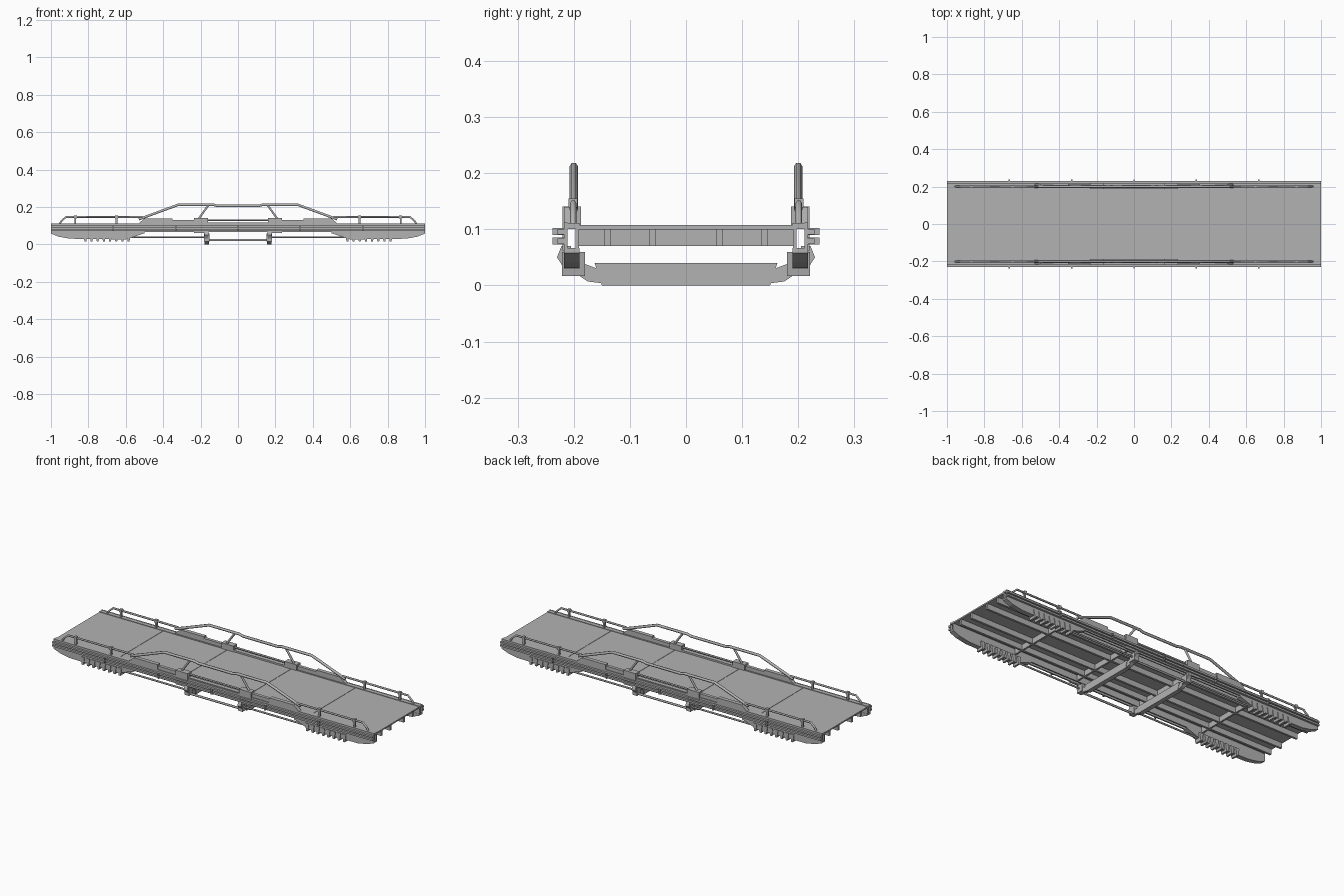
import bpy
import bmesh
from mathutils import Vector

cube = bpy.data.objects.get("Cube")
if cube:
    bpy.data.objects.remove(cube, do_unlink=True)

steel = bpy.data.materials.new("grey_steel")
steel.use_nodes = True
colour = (0.45, 0.45, 0.45, 1)
steel.diffuse_color = colour
steel.node_tree.nodes["Principled BSDF"].inputs["Base Color"].default_value = colour


def finish(name, mesh, mirror):
    """Link a mesh, colour it and mirror it over the named axes."""
    mesh.materials.clear()
    mesh.materials.append(steel)
    ob = bpy.data.objects.new(name, mesh)
    bpy.context.collection.objects.link(ob)
    if mirror:
        mod = ob.modifiers.new("mirror", "MIRROR")
        mod.use_axis = ("X" in mirror, "Y" in mirror, False)
        mod.use_mirror_merge = False
    return ob


def prism(name, points, axis, lo, hi, mirror=""):
    """Extrude a closed outline along axis: x takes (y, z), y takes (x, z)."""
    bm = bmesh.new()
    verts = [bm.verts.new((lo, a, b) if axis == "x" else (a, lo, b)) for a, b in points]
    face = bm.faces.new(verts)
    new = bmesh.ops.extrude_face_region(bm, geom=[face])["geom"]
    shift = Vector((hi - lo, 0, 0) if axis == "x" else (0, hi - lo, 0))
    bmesh.ops.translate(bm, vec=shift, verts=[v for v in new if isinstance(v, bmesh.types.BMVert)])
    bmesh.ops.recalc_face_normals(bm, faces=bm.faces)
    mesh = bpy.data.meshes.new(name)
    bm.to_mesh(mesh)
    bm.free()
    return finish(name, mesh, mirror)


def box(name, x, y, z, mirror=""):
    outline = [(x[0], z[0]), (x[1], z[0]), (x[1], z[1]), (x[0], z[1])]
    return prism(name, outline, "y", y[0], y[1], mirror)


def pipe(name, points, y, radius, mirror="Y"):
    """Octagonal tube through (x, z) points at a fixed y."""
    curve = bpy.data.curves.new(name, "CURVE")
    curve.dimensions = "3D"
    curve.bevel_depth = radius
    curve.bevel_resolution = 1
    curve.use_fill_caps = True
    spline = curve.splines.new("POLY")
    spline.points.add(len(points) - 1)
    for p, (x, z) in zip(spline.points, points):
        p.co = (x, y, z, 1)
    temp = bpy.data.objects.new(name + "_path", curve)
    bpy.context.collection.objects.link(temp)
    bpy.context.view_layer.update()
    mesh = bpy.data.meshes.new_from_object(temp.evaluated_get(bpy.context.evaluated_depsgraph_get()))
    bpy.data.objects.remove(temp, do_unlink=True)
    return finish(name, mesh, mirror)


# Deck: five thin panels over lengthwise ribs and cross members
for i in range(5):
    mid = (i - 2) * 0.4
    box("deck_panel", (mid - 0.199, mid + 0.199), (-0.197, 0.197), (0.1, 0.108))
for y in (0.06, 0.14):
    box("deck_rib", (-0.995, 0.995), (y - 0.006, y + 0.006), (0.07, 0.1), "Y")
for x in (0.2, 0.6):
    box("cross_member", (x - 0.005, x + 0.005), (-0.197, 0.197), (0.07, 0.1), "X")

# Side channels with a pair of long outer ledges
box("side_wall", (-1, 1), (0.211, 0.217), (0.066, 0.112), "Y")
box("side_top", (-1, 1), (0.19, 0.217), (0.101, 0.111), "Y")
box("side_inner_wall", (-1, 1), (0.191, 0.197), (0.066, 0.101), "Y")
for z in (0.079, 0.096):
    box("side_ledge", (-1, 1), (0.215, 0.229), (z - 0.005, z + 0.005), "Y")
    for x in (0, 0.333, 0.667):
        box("ledge_clamp", (x - 0.004, x + 0.004), (0.215, 0.238),
            (z - 0.006, z + 0.006), "XY" if x else "Y")

# Lower end skirts with their hanging teeth
skirt = [(1, 0.067), (1, 0.058), (0.96, 0.042), (0.9, 0.031), (0.6, 0.027), (0.5, 0.06), (0.5, 0.067)]
prism("end_skirt", skirt, "y", 0.19, 0.217, "XY")
for i in range(8):
    x = 0.585 + i * 0.033
    tooth = [(x - 0.012, 0.06), (x + 0.012, 0.06), (x + 0.005, 0.017), (x - 0.005, 0.017)]
    prism("skirt_tooth", tooth, "y", 0.18, 0.221, "XY")

# Raised side plates around the middle
end_plate = [(0.35, 0.108), (0.35, 0.14), (0.5, 0.14), (0.535, 0.108)]
prism("end_plate", end_plate, "y", 0.195, 0.217, "XY")
box("link_plate", (0.235, 0.35), (0.195, 0.213), (0.108, 0.131), "XY")
box("middle_block", (0.16, 0.235), (0.187, 0.217), (0.108, 0.141), "XY")
box("middle_block_cover", (0.16, 0.235), (0.213, 0.22), (0.062, 0.141), "XY")
box("middle_sill", (-0.16, 0.16), (0.19, 0.213), (0.108, 0.117), "Y")
pipe("middle_bar", [(-0.165, 0.13), (0.165, 0.13)], 0.2, 0.005)

# High middle guard rail with slanted struts
half = [(0.11, 0.206), (0.13, 0.212), (0.32, 0.212), (0.53, 0.135)]
pipe("guard_rail", [(-x, z) for x, z in reversed(half)] + half, 0.2, 0.0075)
pipe("guard_strut", [(0.16, 0.208), (0.21, 0.138)], 0.2, 0.006, "XY")

# Low end hand rails with posts and collars
pipe("hand_rail", [(0.955, 0.108), (0.945, 0.125), (0.92, 0.147), (0.51, 0.147)], 0.201, 0.0055, "XY")
for x in (0.87, 0.65):
    box("hand_rail_post", (x - 0.005, x + 0.005), (0.196, 0.206), (0.108, 0.147), "XY")
    box("hand_rail_collar", (x - 0.008, x + 0.008), (0.193, 0.209), (0.139, 0.155), "XY")

# Under-slung cross beams with upturned arms
beam = [(-0.15, 0), (0.15, 0), (0.163, 0.04), (-0.163, 0.04)]
prism("cross_beam", beam, "x", 0.155, 0.18, "X")
arm = [(0.15, 0.004), (0.175, 0.007), (0.19, 0.017), (0.217, 0.03), (0.23, 0.05),
       (0.222, 0.07), (0.205, 0.07), (0.205, 0.052), (0.185, 0.04), (0.158, 0.03)]
prism("cross_beam_arm", arm, "x", 0.157, 0.178, "XY")
box("arm_block", (0.153, 0.182), (0.182, 0.219), (0.017, 0.058), "XY")

# Tie rods along the underside
pipe("middle_tie_rod", [(-0.16, 0.023), (0.16, 0.023)], 0.203, 0.006)
pipe("outer_tie_rod", [(0.17, 0.039), (0.57, 0.039)], 0.203, 0.005, "XY")
